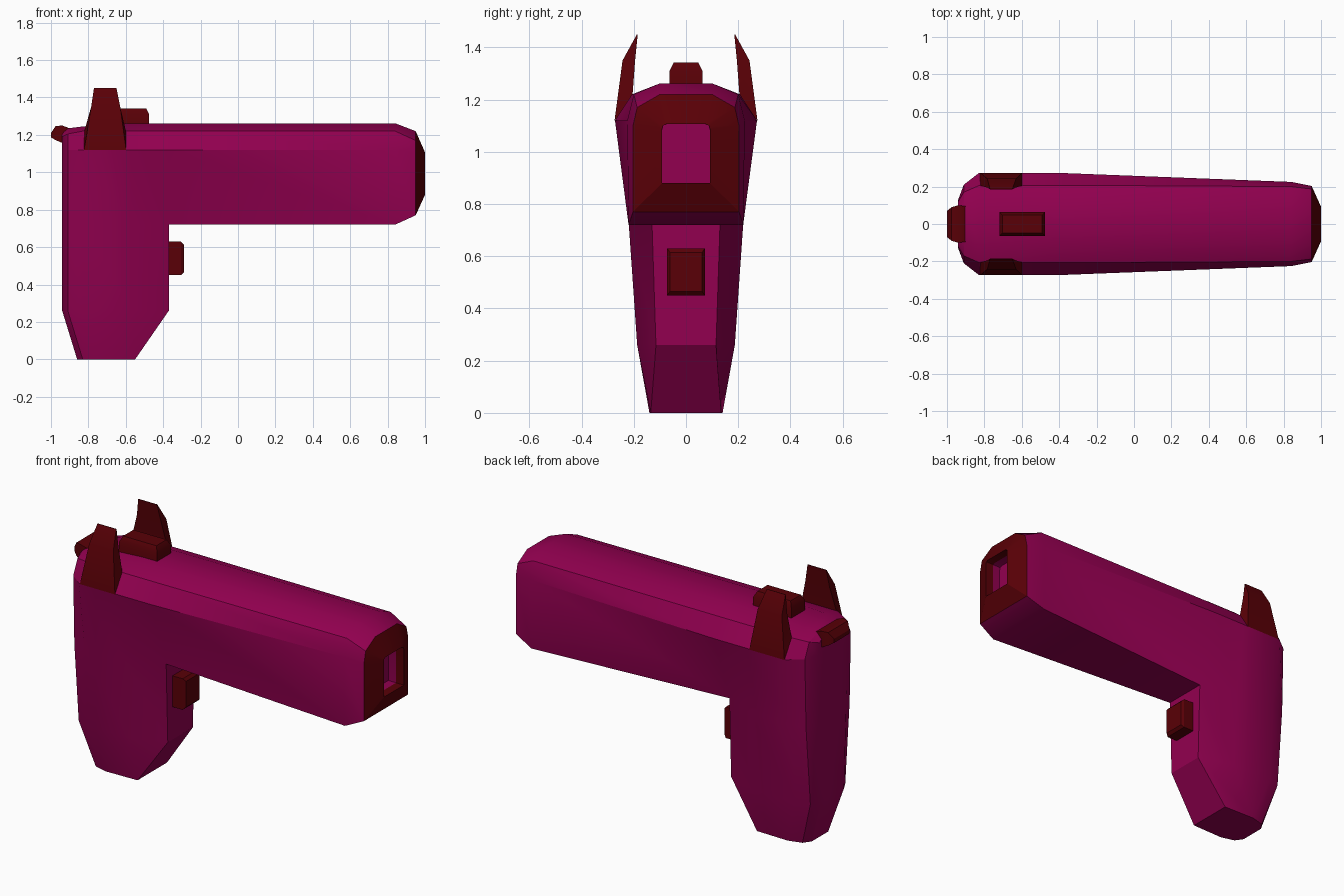
import bpy, bmesh

if "Cube" in bpy.data.objects:
    bpy.data.objects.remove(bpy.data.objects["Cube"])


def material(name, rgb):
    m = bpy.data.materials.new(name)
    m.diffuse_color = (*rgb, 1)
    m.use_nodes = True
    m.node_tree.nodes["Principled BSDF"].inputs["Base Color"].default_value = m.diffuse_color
    return m


PINK = material("magenta", (0.29, 0.0, 0.08))
RED = material("dark_red", (0.10, 0.0, 0.002))


def mirror(half):
    """Close a right-hand half outline [(y, other)] by mirroring it in y."""
    return half + [(-y, v) for y, v in reversed(half)]


def across_x(x, half):
    return [(x, y, z) for y, z in mirror(half)]


def across_z(z, half):
    return [(x, y, z) for y, x in mirror(half)]


def skin(bm, rings, caps=(True, True), closed=False):
    """Skin a series of rings with equal point counts."""
    rows = [[bm.verts.new(p) for p in r] for r in rings]
    n = len(rows[0])
    pairs = list(zip(rows, rows[1:])) + ([(rows[-1], rows[0])] if closed else [])
    for a, b in pairs:
        for i in range(n):
            j = (i + 1) % n
            bm.faces.new((a[i], a[j], b[j], b[i]))
    if caps[0]:
        bm.faces.new(rows[0][::-1])
    if caps[1]:
        bm.faces.new(rows[-1])


def finish(name, bm, mat):
    bmesh.ops.recalc_face_normals(bm, faces=bm.faces)
    me = bpy.data.meshes.new(name)
    bm.to_mesh(me)
    bm.free()
    ob = bpy.data.objects.new(name, me)
    bpy.context.collection.objects.link(ob)
    me.materials.append(mat)
    bpy.ops.object.select_all(action='DESELECT')
    ob.select_set(True)
    bpy.context.view_layer.objects.active = ob
    bpy.ops.object.shade_smooth_by_angle(angle=0.5)


def loft(name, rings, mat, **options):
    bm = bmesh.new()
    skin(bm, rings, **options)
    finish(name, bm, mat)


# Body: barrel stations (bottom corner, widest edge, shoulder, roof edge),
# ending in a sunken square bore
body = bmesh.new()
muzzle = [(0.203, 0.77), (0.203, 1.10), (0.187, 1.17), (0.10, 1.22)]
hole = [(0.092, 0.88), (0.092, 1.085), (0.088, 1.10), (0.075, 1.106)]
W = 0.219
skin(body, [
    across_x(-0.94, [(0.125, 0.72), (0.13, 1.12), (0.12, 1.19), (0.07, 1.22)]),
    across_x(-0.91, [(0.20, 0.72), (0.21, 1.12), (0.17, 1.205), (0.09, 1.235)]),
    across_x(-0.83, [(W, 0.72), (0.272, 1.12), (0.205, 1.22), (0.10, 1.245)]),
    across_x(-0.57, [(W, 0.72), (0.272, 1.12), (0.207, 1.22), (0.10, 1.262)]),
    across_x(-0.37, [(0.13, 0.72), (0.272, 1.12), (0.207, 1.22), (0.10, 1.262)]),
    across_x(0.84, [(0.22, 0.72), (0.225, 1.12), (0.20, 1.22), (0.10, 1.262)]),
    across_x(0.95, muzzle),
    across_x(0.95, hole),
    across_x(0.90, hole),
])

# Drop the underside where the grip joins, then add the grip and weld
joint = [f for f in body.faces
         if all(abs(v.co.z - 0.72) < 1e-4 and v.co.x < -0.36 for v in f.verts)]
bmesh.ops.delete(body, geom=joint, context='FACES_ONLY')
grip = []
for z, back, front, w, b0, b1, f in [
        (0, -0.86, -0.55, 0.14, 0.075, 0.118, 0.135),
        (0.26, -0.94, -0.37, 0.187, 0.105, 0.160, 0.115),
        (0.72, -0.94, -0.37, W, 0.125, 0.20, 0.13)]:
    grip.append(across_z(z, [(b0, back), (b1, back + 0.03), (w, back + 0.11),
                             (w, front - 0.2), (f, front)]))
skin(body, grip, caps=(True, False))
bmesh.ops.remove_doubles(body, verts=body.verts, dist=0.001)
finish("body", body, PINK)

# Muzzle ring sloping in to the bore
loft("muzzle_ring", [across_x(0.95, muzzle), across_x(1.0, hole),
                     across_x(0.95, [(y * 0.99, z) for y, z in hole])],
     RED, caps=(False, False), closed=True)

# Trigger
loft("trigger", [
    across_x(-0.39, [(0.072, 0.45), (0.072, 0.63)]),
    across_x(-0.305, [(0.072, 0.45), (0.072, 0.63)]),
    across_x(-0.29, [(0.062, 0.465), (0.062, 0.615)]),
], RED)

# Top sight block with a chamfered top
loft("top_sight", [
    across_z(z, [(0.063 - d, -0.72 + d), (0.063 - d, -0.475 - d)])
    for z, d in ((1.23, 0), (1.31, 0), (1.342, 0.016))], RED)

# Rear hammer
loft("hammer", [
    across_x(-0.90, [(0.095, 1.15), (0.095, 1.235)]),
    across_x(-0.94, [(0.10, 1.157), (0.10, 1.25)]),
    across_x(-0.975, [(0.09, 1.172), (0.09, 1.247)]),
    across_x(-1.0, [(0.07, 1.187), (0.07, 1.21)]),
], RED)

# Pair of side fins, leaning inwards to a thin tip
for side, label in ((1, "left"), (-1, "right")):
    rings = []
    for zi, zo, x0, x1, yi, yo in [(1.215, 1.118, -0.823, -0.598, 0.205, 0.274),
                                   (1.35, 1.35, -0.785, -0.63, 0.195, 0.243),
                                   (1.45, 1.45, -0.77, -0.65, 0.185, 0.188)]:
        rings.append([(x0, side * yi, zi), (x1, side * yi, zi),
                      (x1, side * yo, zo), (x0, side * yo, zo)])
    loft("fin_" + label, rings, RED)
